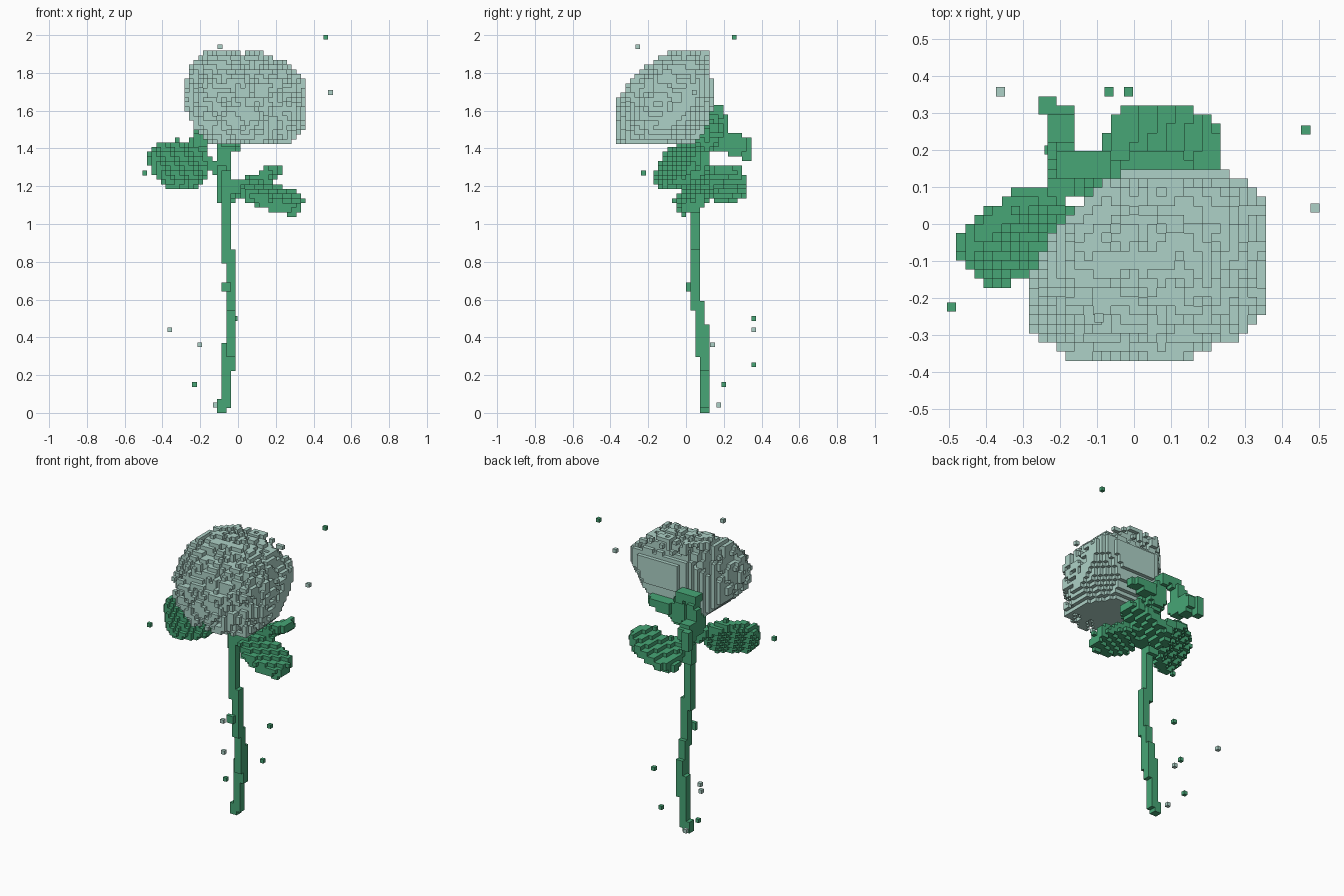
import bpy, bmesh, math
from mathutils import Vector, noise

cube = bpy.data.objects.get("Cube")
if cube:
    bpy.data.objects.remove(cube, do_unlink=True)

SIZE = 2 / 81  # edge length of one block


def make_material(name, colour):
    mat = bpy.data.materials.new(name)
    mat.use_nodes = True
    mat.diffuse_color = colour
    mat.node_tree.nodes["Principled BSDF"].inputs["Base Color"].default_value = colour
    return mat


PALE = make_material("pale grey green", (0.42, 0.64, 0.57, 1))
GREEN = make_material("leaf green", (0.063, 0.38, 0.18, 1))


def cell_centre(cell):
    i, j, k = cell
    return Vector((i, j + 0.5, k + 0.5)) * SIZE


def cell_at(point):
    x, y, z = point
    return round(x / SIZE), math.floor(y / SIZE), math.floor(z / SIZE)


def fill(inside, low, high):
    """Collect the blocks whose centres lie inside a solid."""
    a, b = cell_at(low), cell_at(high)
    cells = ((i, j, k) for i in range(a[0] - 1, b[0] + 2)
             for j in range(a[1] - 1, b[1] + 2) for k in range(a[2] - 1, b[2] + 2))
    return {cell for cell in cells if inside(cell_centre(cell))}


def box(low, high):
    return fill(lambda p: all(l < c < h for l, c, h in zip(low, p, high)), low, high)


def ellipsoid(centre, radii):
    centre, radii = Vector(centre), Vector(radii)

    def inside(p):
        return sum(((c - m) / r) ** 2 for c, m, r in zip(p, centre, radii)) < 1
    return fill(inside, centre - radii, centre + radii)


def blade(centre, along, across, length, width, thick):
    """A flat blunt leaf, given by its half sizes along two directions."""
    centre = Vector(centre)
    u = Vector(along).normalized()
    n = u.cross(Vector(across)).normalized()
    v = n.cross(u)

    def inside(p):
        d = p - centre
        oval = (abs(d.dot(u)) / length) ** 2.5 + (abs(d.dot(v)) / width) ** 2.5
        return oval < 1 and abs(d.dot(n)) < thick
    reach = Vector((1, 1, 1)) * max(length, width)
    return fill(inside, centre - reach, centre + reach)


def path(points, radius):
    """A thin strip of blocks that follows a line of points."""
    cells = set()
    r = Vector((radius, radius, radius))
    for start, end in zip(points, points[1:]):
        start, end = Vector(start), Vector(end)
        steps = int((end - start).length / SIZE * 2) + 1
        for s in range(steps + 1):
            p = start.lerp(end, s / steps)
            cells |= box(p - r, p + r)
    return cells


AXES = [Vector(a) for a in ((1, 0, 0), (0, 1, 0), (0, 0, 1))]


def build(name, cells, mat):
    """Make one object from the outer faces of a set of blocks."""
    bm = bmesh.new()
    verts = {}

    def corner(p):
        key = tuple(round(c * 2) for c in p)
        if key not in verts:
            verts[key] = bm.verts.new((p + Vector((0, 0.5, 0.5))) * SIZE)
        return verts[key]

    for cell in sorted(cells):
        centre = Vector(cell)
        for a in range(3):
            u, v = AXES[(a + 1) % 3] / 2, AXES[(a + 2) % 3] / 2
            for side in (1, -1):
                normal = AXES[a] * side
                if tuple(int(c) for c in centre + normal) in cells:
                    continue
                m = centre + normal / 2
                ring = [m - u - v, m + u - v, m + u + v, m - u + v]
                bm.faces.new([corner(p) for p in ring[::side]])
    mesh = bpy.data.meshes.new(name)
    bm.to_mesh(mesh)
    bm.free()
    mesh.materials.append(mat)
    obj = bpy.data.objects.new(name, mesh)
    bpy.context.collection.objects.link(obj)
    return obj


# Blossom: a tilted dome on a cone, trimmed by three outlines
FRONT = [(-.14, 1.42), (.26, 1.42), (.35, 1.5), (.37, 1.58), (.37, 1.74), (.28, 1.85),
         (.11, 1.93), (-.16, 1.93), (-.24, 1.86), (-.29, 1.72), (-.29, 1.63), (-.21, 1.48)]
SIDE = [(-.36, 1.42), (.03, 1.42), (.13, 1.55), (.15, 1.7), (.11, 1.93), (-.08, 1.93),
        (-.27, 1.8), (-.375, 1.66), (-.375, 1.48)]
TOP = [(-.16, -.37), (.12, -.37), (.3, -.3), (.37, -.21), (.37, .05), (.29, .13),
       (.13, .16), (.03, .16), (-.07, .12), (-.24, -.05), (-.29, -.16), (-.29, -.29)]


def in_outline(outline, x, y):
    return all((bx - ax) * (y - ay) >= (by - ay) * (x - ax)
               for (ax, ay), (bx, by) in zip(outline, outline[1:] + outline[:1]))


FACING = Vector((0, -1, 1)).normalized()
SLOPE = Vector((0, 1, 1)).normalized()
MIDDLE = Vector((0.037, -0.11, 1.67))
APEX = Vector((0.02, 0.17, 1.39))


def in_blossom(p):
    d = p - MIDDLE
    t = d.dot(FACING)
    if t > -0.06:
        # Spiral grooves between the petals, and ragged petal edges
        radius = (d - FACING * t).length
        angle = math.atan2(d.dot(SLOPE), d.x)
        turn = radius / 0.08 + angle / math.pi + 0.35 * math.sin(5 * angle)
        groove = 0.11 if turn % 1 < 0.3 else 0
        if noise.noise(p * 23) > 0.12:
            groove += 0.09
        d *= 1 + groove
        p = MIDDLE + d
        t = d.dot(FACING)
        radius = (d - FACING * t).length
        if t > 0 and (t / 0.26) ** 2 + (radius / 0.38) ** 2 > 1:
            return False
    if not (in_outline(FRONT, p.x, p.z) and in_outline(SIDE, p.y, p.z)
            and in_outline(TOP, p.x, p.y)):
        return False
    if sum(abs(c / r) ** 3 for c, r in zip(d, (.4, .32, .32))) > 1:
        return False
    d = p - APEX
    t = d.dot(FACING)
    return (d - FACING * t).length < t * 1.2 + 0.02


blossom = build("blossom", fill(in_blossom, (-.3, -.38, 1.4), (.38, .17, 1.94)), PALE)
blossom.location.z = -SIZE / 3

# Stem: overlapping upright pieces that drift from side to side
stem = set()
for low, high in [((-.11, .08, 0), (-.06, .13, .07)),
                  ((-.085, .073, 0.02), (-.035, .125, .37)),
                  ((-.062, .073, .22), (-.01, .125, .48)),
                  ((-.062, .048, .3), (-.01, .1, .59)),
                  ((-.062, .024, .54), (-.01, .075, .86)),
                  ((-.087, 0, .64), (-.035, .025, .69)),
                  ((-.087, .024, .8), (-.035, .075, 1.28)),
                  ((-.11, .048, 1.12), (-.035, .1, 1.28)),
                  ((-.11, .07, 1.25), (-.035, .125, 1.5))]:
    stem |= box(low, high)
build("stem", stem, GREEN)

# Calyx and the narrow sepals behind the blossom
build("calyx", ellipsoid((-.05, .11, 1.47), (.08, .07, .1)), GREEN)
build("left_sepal", path([(-.04, .14, 1.49), (.07, .17, 1.5), (.14, .15, 1.5)], .03), GREEN)
sepal = path([(-.06, .14, 1.52), (-.1, .16, 1.61), (-.17, .16, 1.61), (-.2, .2, 1.5)], .03)
sepal |= blade((-.198, .22, 1.43), (0, 1, -.3), (0, 0, 1), .11, .06, .037)
sepal |= box((-.262, .295, 1.34), (-.2, .345, 1.46))
build("right_sepal", sepal, GREEN)

# Three broad leaves with their stalks
leaf = blade((-.32, -.03, 1.31), (.78, .62, .1), (-.25, .5, .8), .16, .145, .034)
leaf |= path([(-.07, .08, 1.27), (-.15, .11, 1.31), (-.2, .09, 1.37)], .025)
build("right_leaf", leaf, GREEN)

leaf = blade((.175, .04, 1.145), (.36, -.03, -.13), (0, .85, .5), .175, .1, .034)
leaf |= path([(-.05, .06, 1.21), (.04, .06, 1.19)], .028)
build("left_leaf", leaf, GREEN)

leaf = blade((.08, .205, 1.215), (1, 0, .55), (0, 1, -.15), .175, .11, .026)
leaf |= path([(-.05, .07, 1.18), (.02, .13, 1.19)], .028)
leaf |= path([(-.06, .22, 1.14), (-.02, .29, 1.16)], .025)
build("back_leaf", leaf, GREEN)

# Loose blocks drifting around the flower
for name, mat, spots in [
        ("leaf_fleck", GREEN, [(.465, .255, 1.988), (-.494, -.225, 1.27), (-.015, .358, .5),
                               (-.068, .358, .255), (-.23, .2, .15)]),
        ("petal_fleck", PALE, [(.49, .043, 1.696), (-.095, -.255, 1.938), (-.362, .358, .441),
                               (-.203, .14, .36), (-.121, .174, .042)])]:
    for spot in spots:
        fleck = build(name, {(0, 0, 0)}, mat)
        fleck.location = Vector(spot) - cell_centre((0, 0, 0))
